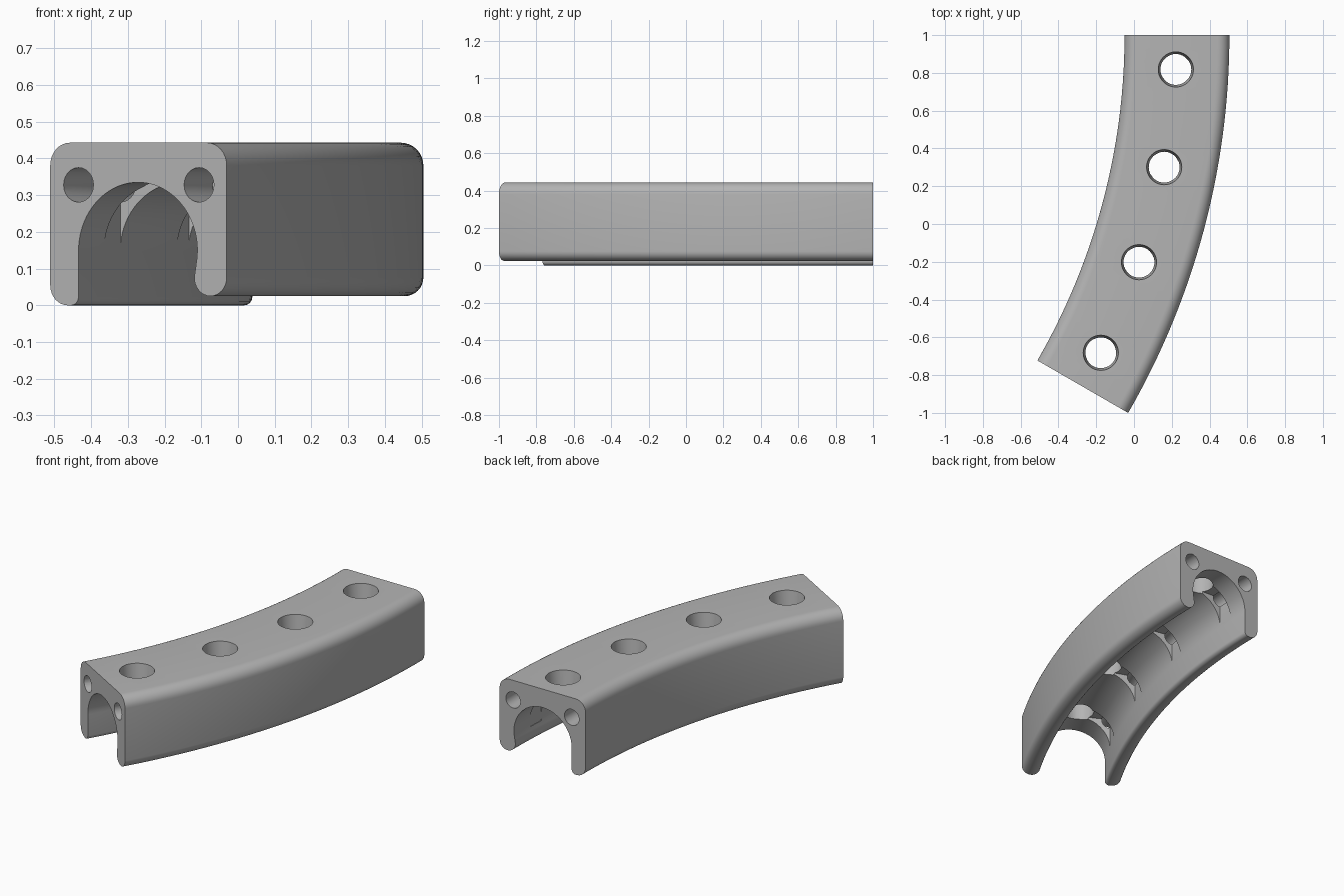
import bpy
import bmesh
from math import cos, sin, pi, radians
from mathutils import Matrix

if "Cube" in bpy.data.objects:
    bpy.data.objects.remove(bpy.data.objects["Cube"], do_unlink=True)

INNER = 3.445               # radius of the inner side of the bend
CX, CY = -3.495, 1.0        # centre of the bend
WIDTH, TOP = 0.555, 0.443
MID = 0.276                 # channel centre, measured from the inner side

grey = bpy.data.materials.new("plain_grey")
grey.use_nodes = True
colour = (0.46, 0.46, 0.46, 1)
grey.diffuse_color = colour
grey.node_tree.nodes["Principled BSDF"].inputs["Base Color"].default_value = colour


def arc(cu, cz, r, start, end, n):
    angles = [radians(start + (end - start) * i / n) for i in range(n + 1)]
    return [(cu + r * cos(a), cz + r * sin(a)) for a in angles]


def bend(u, angle):
    r = INNER + u
    return CX + r * cos(angle), CY - r * sin(angle)


def finish(name, bm):
    bmesh.ops.recalc_face_normals(bm, faces=bm.faces)
    mesh = bpy.data.meshes.new(name)
    bm.to_mesh(mesh)
    bm.free()
    mesh.materials.append(grey)
    obj = bpy.data.objects.new(name, mesh)
    bpy.context.collection.objects.link(obj)
    return obj


def sweep(name, profile, start, end, steps):
    """Sweep a closed profile around the bend, with capped ends."""
    bm = bmesh.new()
    rings = []
    for i in range(steps + 1):
        a = radians(start + (end - start) * i / steps)
        rings.append([bm.verts.new((*bend(u, a), z)) for u, z in profile])
    n = len(profile)
    for r0, r1 in zip(rings, rings[1:]):
        for j in range(n):
            k = (j + 1) % n
            bm.faces.new((r0[j], r0[k], r1[k], r1[j]))
    bm.faces.new(rings[0])
    bm.faces.new(rings[-1])
    return finish(name, bm)


def cut(target, cutter):
    mod = target.modifiers.new("cut", "BOOLEAN")
    mod.operation = "DIFFERENCE"
    mod.solver = "EXACT"
    mod.object = cutter
    bpy.context.view_layer.objects.active = target
    bpy.ops.object.modifier_apply(modifier=mod.name)
    bpy.data.objects.remove(cutter, do_unlink=True)


# Curved body: arched channel with rounded lips, the outer lip bulging inward
profile = (
    arc(0.055, 0.055, 0.055, 180, 270, 8)
    + arc(0.066, 0.023, 0.023, 270, 360, 5)
    + arc(MID, 0.148, 0.187, 180, 0, 36)
    + [(0.461, 0.125), (0.457, 0.1)]
    + arc(0.504, 0.076, 0.051, 180, 360, 16)
    + arc(WIDTH - 0.062, TOP - 0.062, 0.062, 0, 90, 8)
    + arc(0.062, TOP - 0.062, 0.062, 90, 180, 8)
)
body = sweep("curved_channel_body", profile, 0, 30, 32)

# Two round passages running lengthwise above the walls
for u in (0.089, 0.468):
    cut(body, sweep("passage_cutter", arc(u, 0.328, 0.047, 0, 345, 23), -1, 31, 32))

# Tapered holes through the top, each with a cross slot in the channel roof
for degrees in (2.8, 10.83, 18.85, 26.87):
    a = radians(degrees)
    x, y = bend(MID, a)

    bm = bmesh.new()
    bmesh.ops.create_cube(bm, size=1, matrix=(
        Matrix.Translation((x, y, 0.2275)) @ Matrix.Rotation(-a, 4, "Z")
        @ Matrix.Diagonal((0.372, 0.098, 0.215, 1))))
    cut(body, finish("slot_cutter", bm))

    bm = bmesh.new()
    bmesh.ops.create_cone(bm, cap_ends=True, segments=40, radius1=0.077,
                          radius2=0.094, depth=0.16,
                          matrix=Matrix.Translation((x, y, 0.37)))
    cut(body, finish("hole_cutter", bm))

# Smooth shading with crisp edges
bpy.ops.object.select_all(action="DESELECT")
body.select_set(True)
bpy.context.view_layer.objects.active = body
bpy.ops.object.shade_smooth_by_angle(angle=pi / 6)
